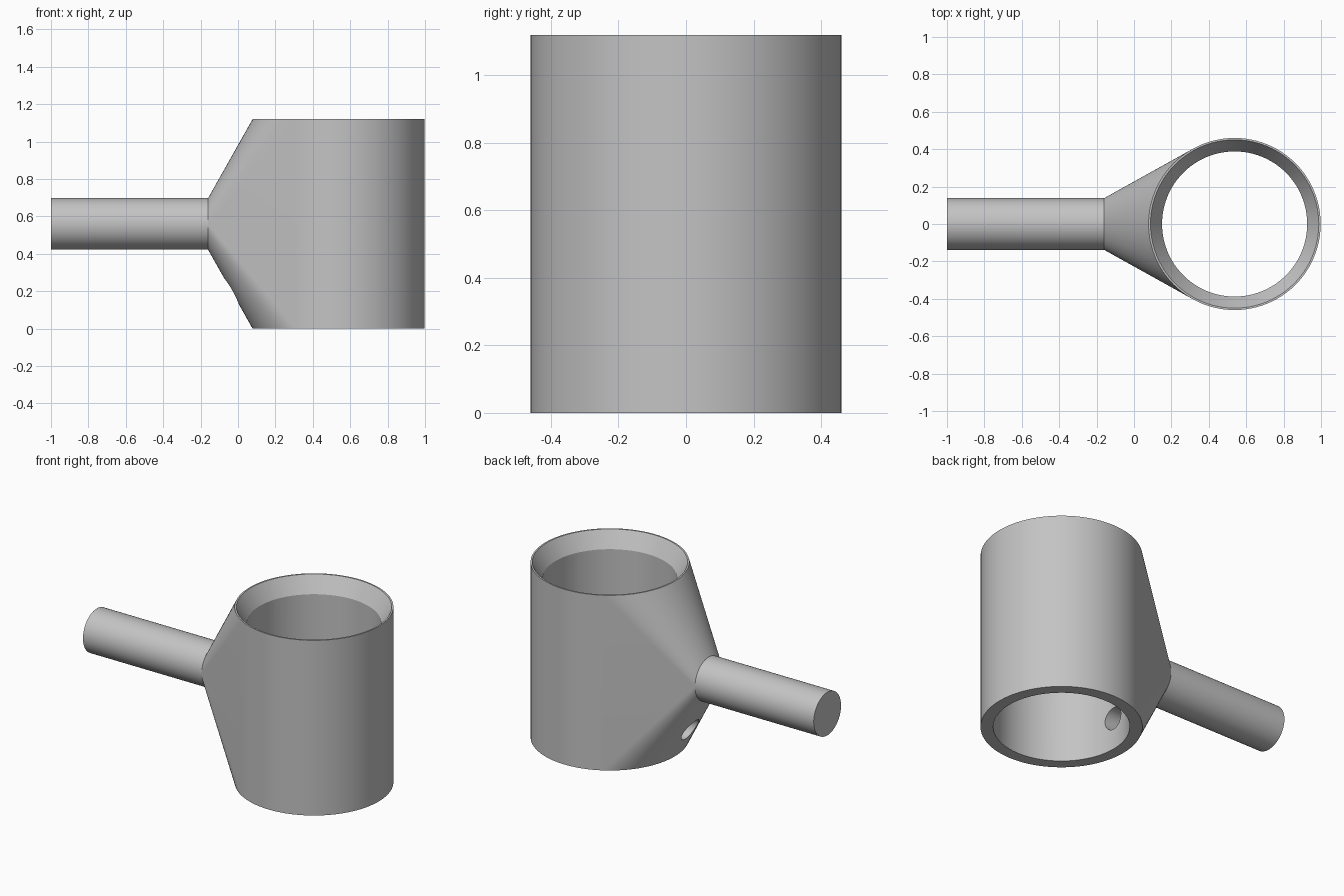
import bpy, bmesh, math
from mathutils import Matrix

cube = bpy.data.objects.get("Cube")
if cube:
    bpy.data.objects.remove(cube, do_unlink=True)

SEG = 96
CUP_X, CUP_R, BORE_R, HEIGHT = 0.538, 0.46, 0.388, 1.12
NECK_X, HANDLE_R, HANDLE_Z = -0.16, 0.138, 0.56
FUNNEL_DEPTH, RIM_R = 0.10, 0.45
HOLE_R, HOLE_Z = 0.07, 0.20

grey = bpy.data.materials.new("grey")
grey.use_nodes = True
grey.diffuse_color = (0.55, 0.55, 0.55, 1)
grey.node_tree.nodes["Principled BSDF"].inputs["Base Color"].default_value = (0.55, 0.55, 0.55, 1)


def make_object(name, bm):
    bmesh.ops.recalc_face_normals(bm, faces=bm.faces)
    mesh = bpy.data.meshes.new(name)
    bm.to_mesh(mesh)
    bm.free()
    mesh.materials.append(grey)
    obj = bpy.data.objects.new(name, mesh)
    bpy.context.collection.objects.link(obj)
    return obj


def cylinder(name, r1, r2, a, b, axis, offset):
    """Cone or cylinder from a to b along the z or x axis."""
    turn = Matrix.Rotation(math.pi / 2, 4, "Y") if axis == "x" else Matrix()
    mid = (a + b) / 2
    centre = (mid, 0, offset) if axis == "x" else (offset, 0, mid)
    bm = bmesh.new()
    bmesh.ops.create_cone(bm, cap_ends=True, segments=SEG, radius1=r1, radius2=r2,
                          depth=b - a, matrix=Matrix.Translation(centre) @ turn)
    return make_object(name, bm)


def circle_points(r, centre, axis):
    """Points of a circle that faces along the z or x axis."""
    for i in range(SEG):
        u, v = r * math.cos(math.tau * i / SEG), r * math.sin(math.tau * i / SEG)
        x, y, z = centre
        yield (x, y + u, z + v) if axis == "x" else (x + u, y + v, z)


def select_only(obj):
    bpy.ops.object.select_all(action="DESELECT")
    obj.select_set(True)
    bpy.context.view_layer.objects.active = obj


# Cup body: hull around the two cup rims and the neck disc
bm = bmesh.new()
for r, centre, axis in ((CUP_R, (CUP_X, 0, 0), "z"),
                        (CUP_R, (CUP_X, 0, HEIGHT), "z"),
                        (HANDLE_R, (NECK_X, 0, HANDLE_Z), "x")):
    for point in circle_points(r, centre, axis):
        bm.verts.new(point)
bmesh.ops.convex_hull(bm, input=bm.verts[:])
bmesh.ops.dissolve_limit(bm, angle_limit=math.radians(0.02), verts=bm.verts[:], edges=bm.edges[:])
body = make_object("cup_body", bm)

# Cutters: straight bore, flared mouth, drain hole
slope = (RIM_R - BORE_R) / FUNNEL_DEPTH
cutters = [
    cylinder("bore_cutter", BORE_R, BORE_R, -0.1, HEIGHT + 0.2, "z", CUP_X),
    cylinder("mouth_cutter", BORE_R - 0.1 * slope, RIM_R + 0.1 * slope,
             HEIGHT - FUNNEL_DEPTH - 0.1, HEIGHT + 0.1, "z", CUP_X),
    cylinder("hole_cutter", HOLE_R, HOLE_R, -0.4, CUP_X, "x", HOLE_Z),
]
select_only(body)
for cutter in cutters:
    mod = body.modifiers.new(cutter.name, "BOOLEAN")
    mod.operation, mod.solver, mod.object = "DIFFERENCE", "EXACT", cutter
    cutter.hide_render = True
    bpy.ops.object.modifier_apply(modifier=mod.name)
for cutter in cutters:
    bpy.data.objects.remove(cutter, do_unlink=True)

# Handle
handle = cylinder("handle", HANDLE_R, HANDLE_R, -1, NECK_X + 0.005, "x", HANDLE_Z)

for obj in (body, handle):
    select_only(obj)
    bpy.ops.object.shade_smooth_by_angle(angle=math.radians(20))
